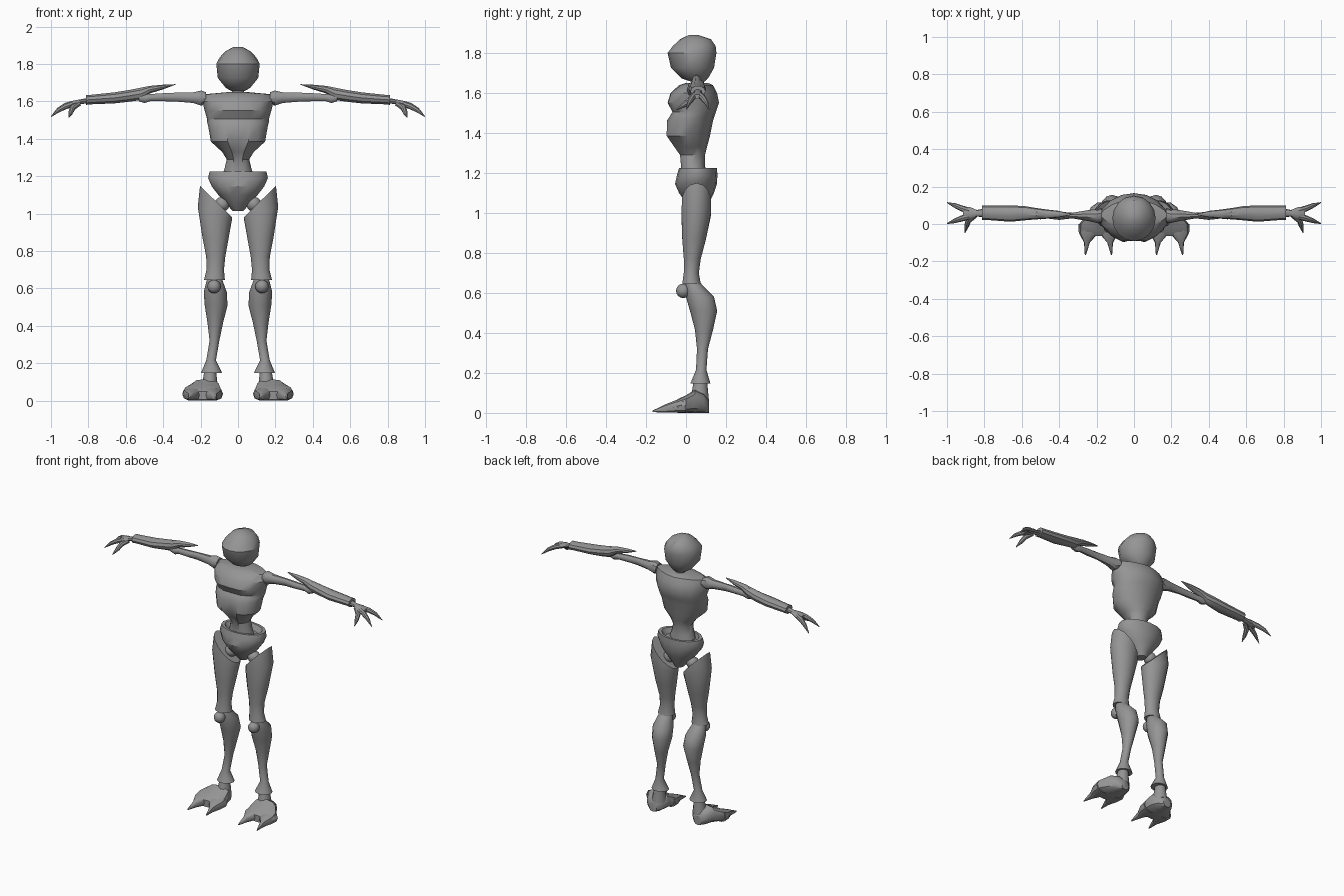
import bpy, bmesh, math
from mathutils import Vector

grey = bpy.data.materials.new("body_grey")
grey.diffuse_color = (0.3, 0.3, 0.3, 1)


def finish(name, bm, mirror=False, angle=35):
    bmesh.ops.recalc_face_normals(bm, faces=bm.faces[:])
    me = bpy.data.meshes.new(name)
    bm.to_mesh(me)
    bm.free()
    me.materials.append(grey)
    me.shade_smooth()
    me.set_sharp_from_angle(angle=math.radians(angle))
    ob = bpy.data.objects.new(name, me)
    bpy.context.collection.objects.link(ob)
    if mirror:
        ob.modifiers.new("mirror", "MIRROR").use_axis[0] = True
    return ob


def skin(bm, loops):
    """Bridge vertex loops and close both ends."""
    rows = [[bm.verts.new(p) for p in loop] for loop in loops]
    n = len(rows[0])
    for a, b in zip(rows, rows[1:]):
        for i in range(n):
            j = (i + 1) % n
            bm.faces.new((a[i], a[j], b[j], b[i]))
    bm.faces.new(rows[0])
    bm.faces.new(rows[-1])


def loft(name, axis, rings, n=12, e=1.0, mirror=False, groove=None):
    """Ring: (position, u_min, u_max, v_min, v_max[, slope, roundness])."""
    loops = []
    for r in rings:
        t, u0, u1, v0, v1 = r[:5]
        slope = r[5] if len(r) > 5 else 0
        k = r[6] if len(r) > 6 else e
        loop = []
        for i in range(n):
            a = 2 * math.pi * i / n
            c, s = math.cos(a), math.sin(a)
            du = math.copysign(abs(c) ** k, c) * (u1 - u0) / 2
            u = (u0 + u1) / 2 + du
            v = (v0 + v1) / 2 + math.copysign(abs(s) ** k, s) * (v1 - v0) / 2
            if groove and i == n * 3 // 4:
                v += groove(t)
            w = t + slope * du
            loop.append({"x": (w, u, v), "y": (u, w, v), "z": (u, v, w)}[axis])
        loops.append(loop)
    bm = bmesh.new()
    skin(bm, loops)
    return finish(name, bm, mirror)


def tube(name, path, n=8):
    """Round limb through points (x, y, z, radius), mirrored."""
    pts = [Vector(p[:3]) for p in path]
    loops = []
    for i, p in enumerate(pts):
        d = (pts[min(i + 1, len(pts) - 1)] - pts[max(i - 1, 0)]).normalized()
        q = d.cross(Vector((0, 0, 1))).normalized()
        w = q.cross(d)
        loops.append([p + (q * math.cos(2 * math.pi * k / n) + w * math.sin(2 * math.pi * k / n)) * path[i][3]
                      for k in range(n)])
    bm = bmesh.new()
    skin(bm, loops)
    return finish(name, bm, True)


def ball(name, loc, r):
    bm = bmesh.new()
    bmesh.ops.create_uvsphere(bm, u_segments=12, v_segments=8, radius=r)
    bmesh.ops.translate(bm, verts=bm.verts[:], vec=loc)
    return finish(name, bm, True)


# Head and neck
loft("head", "z", [
    (1.655, -.035, .035, .03, .09), (1.672, -.065, .065, -.02, .11),
    (1.725, -.108, .108, -.075, .14), (1.80, -.116, .116, -.092, .152),
    (1.835, -.098, .098, -.065, .148), (1.868, -.068, .068, -.03, .125),
    (1.89, -.025, .025, .015, .06)], n=16)
loft("neck", "z", [(1.60, -.045, .045, .01, .10), (1.64, -.032, .032, .03, .09),
                   (1.69, -.032, .032, .03, .09)])

# Torso: chest plate above, rib cage with centre groove below, narrow waist
loft("torso", "z", [
    (1.20, -.085, .085, -.03, .10), (1.24, -.072, .072, -.03, .095),
    (1.29, -.06, .06, -.035, .095), (1.33, -.085, .085, -.065, .105),
    (1.385, -.145, .145, -.105, .12), (1.46, -.158, .158, -.105, .135),
    (1.49, -.165, .165, -.085, .145), (1.505, -.165, .165, -.075, .15),
    (1.55, -.178, .178, -.10, .165), (1.60, -.19, .19, -.085, .155, 0, 1.15),
    (1.638, -.18, .18, -.035, .135, 0, 1.3), (1.65, -.05, .05, 0, .11)],
    n=16, groove=lambda t: .022 if 1.3 < t < 1.47 else .008 if t < 1.61 else 0)

# Pelvis bowl with a raised rim
loft("pelvis", "z", [
    (1.015, -.03, .03, .03, .10), (1.05, -.06, .06, 0, .115),
    (1.10, -.105, .105, -.035, .14), (1.145, -.14, .14, -.055, .155),
    (1.19, -.16, .16, -.045, .157), (1.225, -.152, .152, -.035, .155),
    (1.225, -.13, .13, -.02, .14), (1.19, -.11, .11, -.015, .12)], n=16)
ball("hip_joints", (.085, .05, 1.05), .04)

# Legs
loft("thighs", "z", [
    (.645, .07, .182, -.02, .075), (.70, .075, .168, -.012, .065),
    (.77, .068, .17, -.012, .075), (.865, .052, .19, -.02, .10, .1),
    (1.0, .033, .215, -.025, .128, .4), (1.065, .032, .203, -.02, .125, .98)], n=14)\
    .modifiers.new("mirror", "MIRROR")
ball("knees", (.128, -.014, .61), .036)
loft("shins", "z", [
    (.148, .085, .198, .022, .122), (.215, .118, .17, .05, .102),
    (.32, .10, .152, .055, .11), (.415, .08, .163, .045, .135),
    (.51, .056, .178, .02, .156), (.58, .06, .183, .0, .14),
    (.635, .08, .17, -.005, .085), (.66, .09, .16, .0, .065)], n=12, mirror=True)
loft("ankles", "z", [(.06, .105, .20, .015, .115), (.11, .112, .188, .03, .11),
                     (.17, .118, .178, .04, .105)], mirror=True)

# Feet: splayed body with two clawed toes
loft("feet", "y", [
    (.115, .14, .195, 0, .06), (.09, .11, .23, 0, .095), (.045, .095, .255, 0, .115),
    (0, .085, .293, 0, .088), (-.04, .085, .297, 0, .07),
    (-.065, .10, .285, .005, .05)], e=.75, mirror=True)
for label, x0, x1, tip in (("inner", .08, .19, .12), ("outer", .188, .298, .26)):
    loft(label + "_toes", "y", [
        (0, x0, x1, 0, .072), (-.05, x0 + .005, x1 - .005, 0, .065),
        (-.10, (x0 + tip) / 2 + .012, (x1 + tip) / 2 - .012, 0, .045),
        (-.167, tip - .003, tip + .003, .004, .012)], n=10, e=.8, mirror=True)

# Arms
loft("upper_arms", "x", [
    (.17, .01, .085, 1.59, 1.65), (.195, .005, .08, 1.575, 1.66),
    (.24, .015, .075, 1.59, 1.65), (.33, .03, .06, 1.598, 1.648),
    (.40, .022, .066, 1.60, 1.645), (.47, .03, .065, 1.60, 1.64),
    (.50, .025, .068, 1.59, 1.642), (.53, .03, .065, 1.60, 1.635)], n=10, mirror=True)
loft("forearms", "x", [
    (.812, .022, .098, 1.58, 1.636), (.79, .022, .098, 1.583, 1.636),
    (.66, .012, .10, 1.588, 1.65), (.58, .02, .095, 1.597, 1.663),
    (.52, .025, .085, 1.605, 1.675), (.47, .028, .078, 1.642, 1.684),
    (.40, .035, .07, 1.664, 1.69), (.335, .048, .054, 1.689, 1.692)], n=10, mirror=True)

# Hands: palm, two fingers and a thumb
loft("palms", "x", [
    (.79, .035, .085, 1.59, 1.622), (.84, .04, .075, 1.585, 1.612),
    (.88, .02, .092, 1.572, 1.605), (.915, .025, .09, 1.568, 1.592)], n=10, mirror=True)
tube("back_fingers", [(.88, .07, 1.588, .016), (.92, .083, 1.577, .016),
                      (.96, .10, 1.555, .012), (1.0, .115, 1.518, .002)])
tube("front_fingers", [(.88, .04, 1.588, .016), (.92, .03, 1.575, .016),
                       (.96, .016, 1.553, .012), (1.0, .002, 1.518, .002)])
tube("thumbs", [(.85, .045, 1.588, .014), (.885, .02, 1.565, .016),
                (.895, -.01, 1.54, .013), (.905, -.048, 1.515, .002)])
